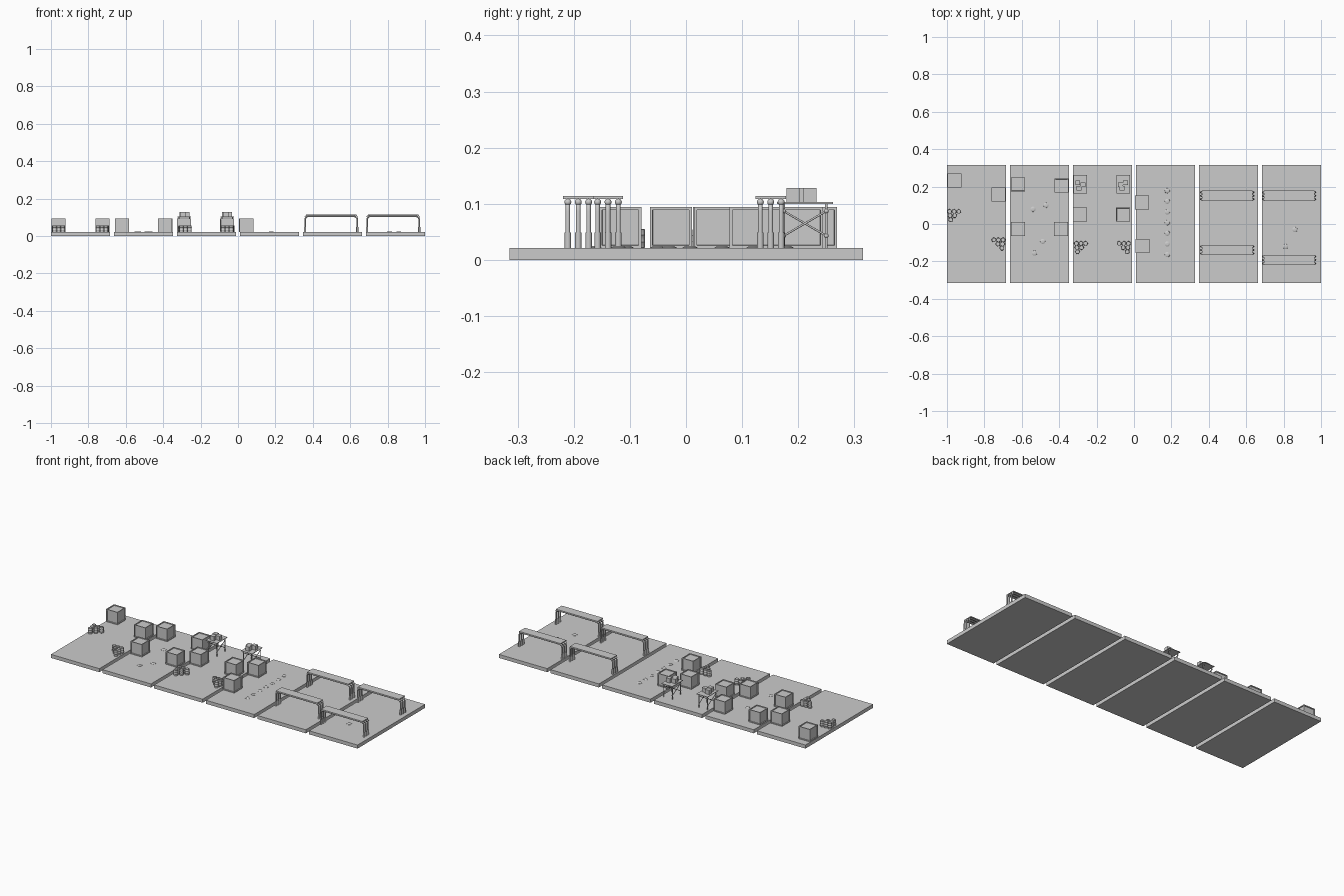
import bpy, bmesh, math
from mathutils import Vector, Matrix

if "Cube" in bpy.data.objects:
    bpy.data.objects.remove(bpy.data.objects["Cube"])

SLAB_W, PITCH, FLOOR = 0.3155, 0.337, 0.021


def finish(name, bm, smooth=False):
    me = bpy.data.meshes.new(name)
    bmesh.ops.recalc_face_normals(bm, faces=bm.faces[:])
    bm.to_mesh(me)
    bm.free()
    ob = bpy.data.objects.new(name, me)
    bpy.context.collection.objects.link(ob)
    if smooth:
        bpy.context.view_layer.objects.active = ob
        ob.select_set(True)
        bpy.ops.object.shade_smooth_by_angle(angle=math.radians(40))
        ob.select_set(False)
    return ob


def box(bm, centre, size):
    m = Matrix.Translation(centre) @ Matrix.Diagonal((*size, 1))
    return bmesh.ops.create_cube(bm, size=1, matrix=m)


def rod(bm, a, b, r, seg=12):
    a, b = Vector(a), Vector(b)
    d = b - a
    m = Matrix.Translation((a + b) / 2) @ d.to_track_quat('Z', 'Y').to_matrix().to_4x4()
    bmesh.ops.create_cone(bm, cap_ends=True, segments=seg, radius1=r, radius2=r,
                          depth=d.length, matrix=m)


def ball(bm, c, r):
    bmesh.ops.create_uvsphere(bm, u_segments=12, v_segments=8, radius=r,
                              matrix=Matrix.Translation(c))


def lathe(bm, x, y, z, profile, seg=20):
    rings = [[bm.verts.new((x + r * math.cos(math.tau * i / seg),
                            y + r * math.sin(math.tau * i / seg), z + h))
              for i in range(seg)] for r, h in profile]
    for a, b in zip(rings, rings[1:]):
        for i in range(seg):
            j = (i + 1) % seg
            bm.faces.new((a[i], a[j], b[j], b[i]))
    bm.faces.new(rings[0][::-1])
    bm.faces.new(rings[-1])


# floor slabs
for i in range(6):
    bm = bmesh.new()
    box(bm, (-1 + SLAB_W / 2 + i * PITCH, 0, FLOOR / 2), (SLAB_W, 0.63, FLOOR))
    finish("floor_slab", bm)

# crates with recessed panels inside a frame
for x, y in [(-0.96, 0.232), (-0.725, 0.157), (-0.62, 0.21), (-0.62, -0.027),
             (-0.388, 0.207), (-0.39, -0.027), (-0.288, 0.05), (-0.06, 0.052),
             (0.043, 0.115), (0.046, -0.117)]:
    bm = bmesh.new()
    box(bm, (x, y, FLOOR + 0.0365), (0.075, 0.075, 0.073))
    bmesh.ops.recalc_face_normals(bm, faces=bm.faces[:])
    panels = bm.faces[:]
    bmesh.ops.inset_individual(bm, faces=panels, thickness=0.007)
    bmesh.ops.inset_individual(bm, faces=panels, thickness=0.0005, depth=-0.004)
    finish("crate", bm)

# triangular groups of ribbed barrels (outer corner x, y, direction of the row)
BARREL = [(0.0105, 0), (0.0115, 0.001), (0.0115, 0.010), (0.0122, 0.011), (0.0115, 0.012),
          (0.0115, 0.022), (0.0122, 0.023), (0.0115, 0.024), (0.0115, 0.033),
          (0.0105, 0.034), (0.0095, 0.034), (0.0095, 0.032)]
for x, y, d in [(-0.986, 0.067, 1), (-0.7, -0.085, -1), (-0.308, -0.104, 1), (-0.03, -0.104, -1)]:
    bm = bmesh.new()
    for row in range(3):
        for k in range(3 - row):
            lathe(bm, x + d * (k * 0.0245 + row * 0.003), y - row * 0.022, FLOOR, BARREL)
    finish("barrel_group", bm, True)

# folding tables with cross braces and small boxes on top
for x, s in [(-0.288, 1), (-0.058, -1)]:
    y, top = 0.212, 0.1
    bm = bmesh.new()
    box(bm, (x, y, top + 0.0015), (0.072, 0.1, 0.003))
    finish("table_top", bm)
    bm = bmesh.new()
    for sx in (-1, 1):
        px = x + sx * 0.028
        for sy in (-1, 1):
            py = y + sy * 0.038
            rod(bm, (px, py, FLOOR), (px, py, top), 0.0024)
            rod(bm, (px, py, 0.043), (px, y - sy * 0.038, 0.087), 0.0018)
            for z in (0.043, 0.087):
                ball(bm, (px, py, z), 0.0042)
    finish("table_legs", bm, True)
    bm = bmesh.new()
    for dx, dy in [(-0.013, 0.009), (0.015, -0.001), (-0.007 * s, -0.021)]:
        box(bm, (x + s * dx, y + dy, top + 0.0155), (0.026, 0.024, 0.025))
    finish("small_boxes", bm)

# arches: a flat top carried by three bent tubes
for x0, yc in [(0.353, 0.151), (0.353, -0.139), (0.684, 0.151), (0.684, -0.192)]:
    x1, r, zt, bend = x0 + 0.291, 0.0042, 0.105, 0.018
    bm = bmesh.new()
    for k in (-1, 0, 1):
        y = yc + k * 0.0185
        arc = [Vector((bend * (1 - math.cos(t)), y, zt - bend + bend * math.sin(t)))
               for t in (math.pi / 2 * i / 6 for i in range(7))]
        a, b = x0 + 0.006, x1 - 0.006
        path = [Vector((0, y, FLOOR))] + arc
        path = ([p + Vector((a, 0, 0)) for p in path]
                + [Vector((b - p.x, p.y, p.z)) for p in reversed(path)])
        rings = []
        for i, p in enumerate(path):
            t = (path[min(i + 1, len(path) - 1)] - path[max(i - 1, 0)]).normalized()
            n = t.cross(Vector((0, 1, 0)))
            rings.append([bm.verts.new(p + r * (n * math.cos(q) + Vector((0, 1, 0)) * math.sin(q)))
                          for q in (math.tau * j / 12 for j in range(12))])
        for ra, rb in zip(rings, rings[1:]):
            for j in range(12):
                bm.faces.new((ra[j], ra[j - 1], rb[j - 1], rb[j]))
        for px in (a, b):
            rod(bm, (px, y, FLOOR), (px, y, 0.049), 0.0058)
        for px in (a + 0.004, b - 0.004):
            ball(bm, (px, y, zt - 0.002), 0.0062)
    finish("arch_tubes", bm, True)
    bm = bmesh.new()
    box(bm, ((x0 + x1) / 2, yc, 0.1115), (0.27, 0.054, 0.005))
    finish("arch_top", bm)

# low discs lying on the floor
discs = [(0.178, -0.164 + i * 0.057) for i in range(7)]
discs += [(-0.532, -0.156), (-0.488, -0.093), (-0.54, 0.079), (-0.47, 0.1),
          (0.81, -0.12), (0.86, -0.03)]
bm = bmesh.new()
for x, y in discs:
    lathe(bm, x, y, FLOOR - 0.001, [(0.014, 0), (0.0135, 0.002), (0.008, 0.005), (0.004, 0.005)])
finish("floor_discs", bm, True)
